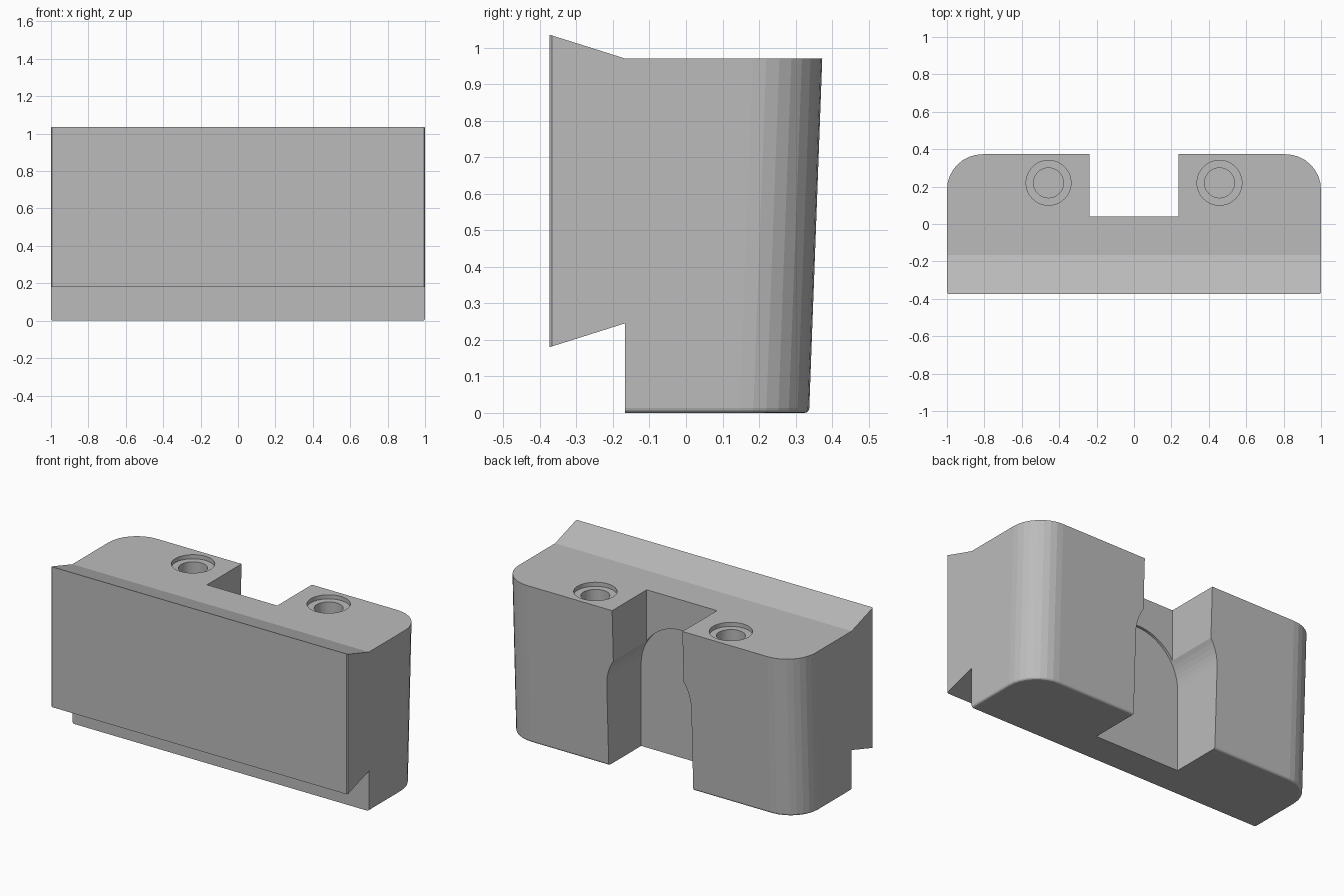
import bpy
import bmesh
from math import cos, sin, pi
from mathutils import Vector

cube = bpy.data.objects.get("Cube")
if cube:
    bpy.data.objects.remove(cube, do_unlink=True)

grey = bpy.data.materials.new("plain grey")
grey.use_nodes = True
colour = (0.5, 0.5, 0.5, 1)
grey.diffuse_color = colour
grey.node_tree.nodes["Principled BSDF"].inputs["Base Color"].default_value = colour


def add_object(name, bm):
    bmesh.ops.recalc_face_normals(bm, faces=bm.faces)
    mesh = bpy.data.meshes.new(name)
    bm.to_mesh(mesh)
    bm.free()
    mesh.materials.append(grey)
    obj = bpy.data.objects.new(name, mesh)
    bpy.context.collection.objects.link(obj)
    return obj


def prism(points, along):
    """Extrude a flat outline by the given vector."""
    bm = bmesh.new()
    face = bm.faces.new([bm.verts.new(p) for p in points])
    grown = bmesh.ops.extrude_face_region(bm, geom=[face], use_keep_orig=True)
    moved = [v for v in grown["geom"] if isinstance(v, bmesh.types.BMVert)]
    bmesh.ops.translate(bm, verts=moved, vec=Vector(along))
    bmesh.ops.recalc_face_normals(bm, faces=bm.faces)
    return bm


def round_edges(bm, rule, offset, segments):
    edges = [e for e in bm.edges if rule(*[v.co for v in e.verts])]
    bmesh.ops.bevel(bm, geom=edges, offset=offset, segments=segments,
                    profile=0.5, affect='EDGES', clamp_overlap=True)


# Body: side profile with a flared front rail and a leaning back
profile = [(-0.373, 1.035), (-0.167, 0.97), (0.373, 0.97), (0.337, 0),
           (-0.167, 0), (-0.167, 0.245), (-0.373, 0.18)]
bm = prism([(-1, y, z) for y, z in profile], (2, 0, 0))
round_edges(bm, lambda a, b: min(a.y, b.y) > 0.3 and abs(a.z - b.z) > 0.5, 0.19, 8)
round_edges(bm, lambda a, b: max(a.z, b.z) < 0.001 and max(a.y, b.y) > -0.16, 0.013, 3)
round_edges(bm, lambda a, b: max(a.y, b.y) < -0.37 and abs(a.z - b.z) > 0.5, 0.006, 1)
body = add_object("clamp_block", bm)


def cut(name, bm):
    cutter = add_object(name, bm)
    cutter.hide_render = True
    mod = body.modifiers.new(name, 'BOOLEAN')
    mod.operation = 'DIFFERENCE'
    mod.solver = 'EXACT'
    mod.object = cutter
    bpy.context.view_layer.objects.active = body
    bpy.ops.object.modifier_apply(modifier=name)
    bpy.data.objects.remove(cutter, do_unlink=True)


# Open slot in the back
w = 0.237
cut("slot_cutter", prism([(-w, 0.04, -0.1), (w, 0.04, -0.1),
                          (w, 0.04, 1.2), (-w, 0.04, 1.2)], (0, 1, 0)))

# Wider arched recess in the lower part of the slot
r = 0.285
arch = [(r, 0.025, -0.2), (-r, 0.025, -0.2)]
arch += [(-r * cos(i * pi / 32), 0.025, 0.5 + r * sin(i * pi / 32)) for i in range(33)]
cut("arch_cutter", prism(arch, (0, 1, 0)))

# Counterbored screw holes in the top
for side in (-1, 1):
    for name, radius, floor in (("recess", 0.12, 0.945), ("bore", 0.08, 0.45)):
        ring = [(side * 0.457 + radius * cos(i * pi / 24),
                 0.22 + radius * sin(i * pi / 24), floor) for i in range(48)]
        cut(name, prism(ring, (0, 0, 1)))
